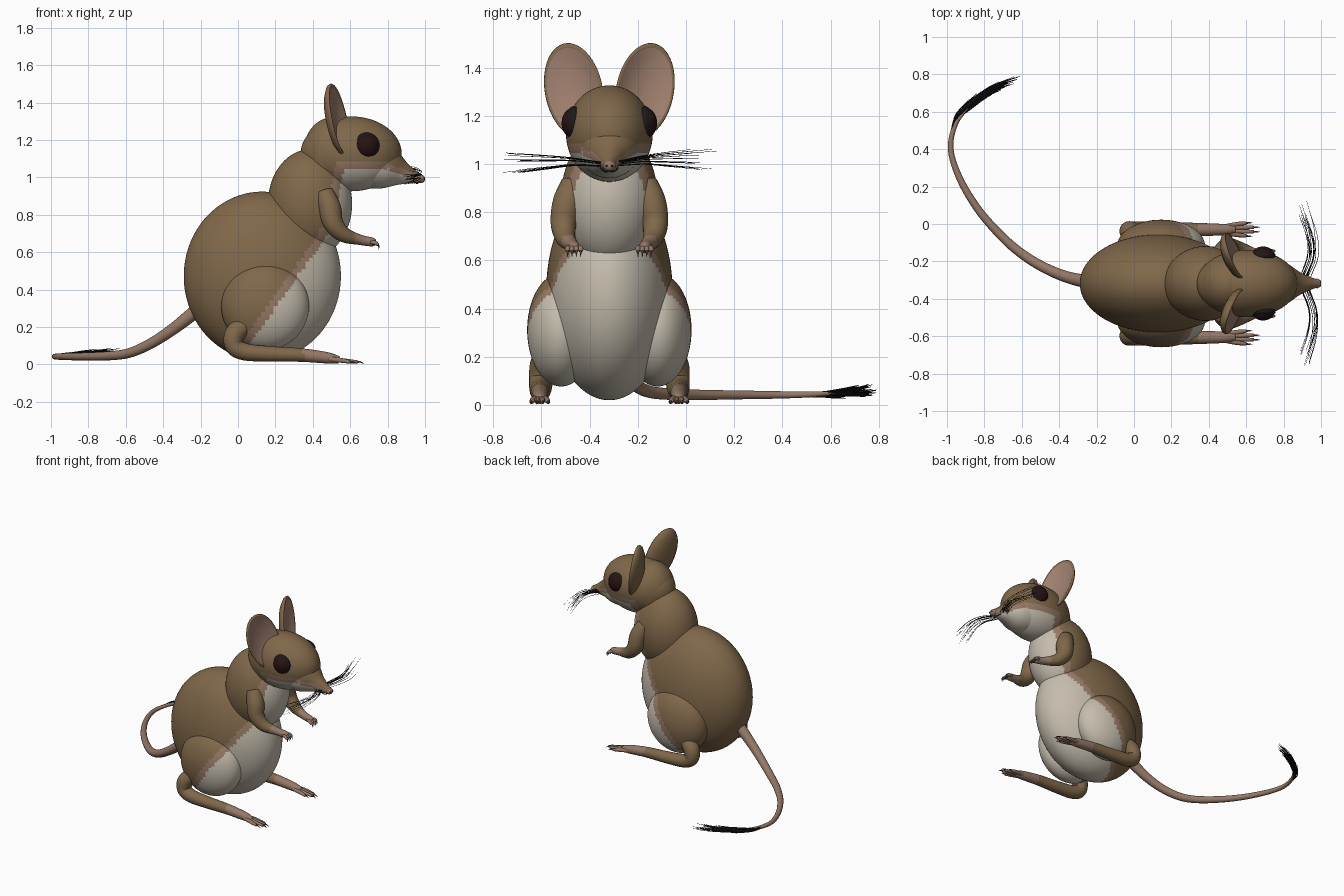
import bpy, bmesh, math, random
from mathutils import Vector, Quaternion

if "Cube" in bpy.data.objects:
    bpy.data.objects.remove(bpy.data.objects["Cube"])

random.seed(4)
Y0 = -0.318  # symmetry plane of the animal


def mat(name, r, g, b):
    m = bpy.data.materials.new(name)
    m.diffuse_color = (r, g, b, 1)
    m.use_nodes = True
    m.node_tree.nodes["Principled BSDF"].inputs["Base Color"].default_value = m.diffuse_color
    return m


BROWN = mat("brown fur", .215, .138, .068)
BUFF = mat("buff fur", .31, .195, .135)
CREAM = mat("cream fur", .56, .51, .42)
SKIN = mat("bare skin", .30, .19, .135)
EAR = mat("inner ear", .34, .21, .155)
EYE = mat("dark eye", .022, .006, .006)
HAIR = mat("black hair", .012, .010, .010)
CLAW = mat("claw", .12, .085, .065)
FUR = [BROWN, BUFF, CREAM]


def lerp(table, v):
    for (a, fa), (b, fb) in zip(table, table[1:]):
        if v <= b:
            return fa + (fb - fa) * (v - a) / (b - a)
    return table[-1][1]


def fur(c):
    """Brown back, buff stripe, cream underside."""
    dx = c.x - lerp([(-.1, -.14), (.107, .01), (.695, .43), (.9, .49), (1.07, .52), (2, .53)], c.z)
    dz = lerp([(-9, 1.08), (.8, 1.08), (1.0, .99)], c.x) - c.z
    if dx < 0 or dz < 0:
        return 0
    return 1 if dx < .05 or dz < .033 else 2


def finish(name, bm, mats, rule=None):
    bmesh.ops.recalc_face_normals(bm, faces=bm.faces)
    for f in bm.faces:
        f.smooth = True
        if rule:
            f.material_index = rule(f.calc_center_median())
    me = bpy.data.meshes.new(name)
    bm.to_mesh(me)
    bm.free()
    for m in mats:
        me.materials.append(m)
    ob = bpy.data.objects.new(name, me)
    bpy.context.collection.objects.link(ob)
    return ob


def ball(name, c, r, mats, rule=None, seg=64):
    bm = bmesh.new()
    bmesh.ops.create_uvsphere(bm, u_segments=seg, v_segments=seg * 3 // 4, radius=1)
    for v in bm.verts:
        v.co = Vector((c[0] + v.co.x * r[0], Y0 + c[1] + v.co.y * r[1], c[2] + v.co.z * r[2]))
    return finish(name, bm, mats, rule)


def smooth_path(pts, n):
    """Catmull-Rom through (x, y, z, radius) points."""
    P = [Vector(p) for p in pts]
    P = [2 * P[0] - P[1]] + P + [2 * P[-1] - P[-2]]
    out = []
    for a, b, c, d in zip(P, P[1:], P[2:], P[3:]):
        for i in range(n):
            t = i / n
            out.append(.5 * (2 * b + (c - a) * t + (2 * a - 5 * b + 4 * c - d) * t * t
                             + (3 * b - a - 3 * c + d) * t ** 3))
    return out + [P[-2]]


def tube(bm, pts, n=8, sides=20):
    path = smooth_path(pts, n)
    co = [p.xyz + Vector((0, Y0, 0)) for p in path]
    nrm, rings = Vector((.1, .2, 1)), []
    for i, p in enumerate(co):
        t = (co[min(i + 1, len(co) - 1)] - co[max(i - 1, 0)]).normalized()
        nrm = (nrm - t * nrm.dot(t)).normalized()
        rings.append([bm.verts.new(p + (Quaternion(t, 2 * math.pi * k / sides) @ nrm) * path[i].w)
                      for k in range(sides)])
    for a, b in zip(rings, rings[1:]):
        for k in range(sides):
            j = (k + 1) % sides
            bm.faces.new((a[k], a[j], b[j], b[k]))
    bm.faces.new(rings[0])
    bm.faces.new(rings[-1])


def tubes(name, paths, mats, rule=None, n=8, sides=20):
    bm = bmesh.new()
    for p in paths:
        tube(bm, p, n, sides)
    return finish(name, bm, mats, rule)


# Trunk and head
ball("body", (.13, 0, .472), (.42, .262, .452), FUR, fur, 96)
ball("chest", (.385, 0, .86), (.225, .2, .29), FUR, fur, 80)
ball("neck", (.50, 0, 1.125), (.152, .155, .195), FUR, fur)
ball("head", (.605, 0, 1.126), (.27, .18, .2), FUR, fur, 80)
tubes("muzzle", [[(.68, 0, 1.09, .15), (.80, 0, 1.05, .115), (.88, 0, 1.022, .064),
                  (.94, 0, 1.003, .036), (.985, 0, .992, .02)]], FUR, fur, 10, 40)
ball("nose", (.978, 0, .992), (.022, .026, .022), [SKIN], seg=20)
for s in (-1, 1):
    ball("nostril", (.995, s * .011, .992), (.006, .006, .005), [HAIR], seg=8)
tubes("mouth", [[(.935, s * .036, .985, .003), (.945, s * .028, .975, .003),
                 (.957, s * .014, .968, .003), (.965, 0, .972, .003)] for s in (-1, 1)], [HAIR], sides=6)


def ear(name, s):
    """Shallow dish lathed round the ear axis: pink inside, brown rim and back."""
    u = Vector((-.23, s * .22, .95)).normalized()
    n = Vector((.93, s * .33, .2))
    n = (n - u * n.dot(u)).normalized()
    w = u.cross(n)
    c = Vector((.53, Y0 + s * .145, 1.303))
    prof = [(.02, -.02), (.4, -.015), (.7, -.003), (.9, .012), (.97, .016), (1, .008),
            (.96, -.008), (.75, -.03), (.4, -.045), (.02, -.05)]
    bm, seg = bmesh.new(), 48
    rings = []
    for r, d in prof:
        rings.append([bm.verts.new(c + u * .205 * r * math.cos(a) + w * .125 * r * math.sin(a) + n * d)
                      for a in (2 * math.pi * k / seg for k in range(seg))])
    for i, (a, b) in enumerate(zip(rings, rings[1:])):
        for k in range(seg):
            j = (k + 1) % seg
            bm.faces.new((a[k], a[j], b[j], b[k])).material_index = 1 if i < 3 else 0
    bm.faces.new(rings[0]).material_index = 1
    bm.faces.new(rings[-1])
    finish(name, bm, [BROWN, EAR])


for s, side in ((-1, "right"), (1, "left")):
    ear(side + "_ear", s)
    ball(side + "_eye", (.69, s * .152, 1.17), (.06, .046, .062), [EYE], seg=32)
    ball(side + "_eyelid", (.688, s * .148, 1.17), (.068, .034, .07), [HAIR], seg=32)

    # Foreleg, fingers and claws
    tubes(side + "_foreleg", [[(.46, s * .15, .92, .05), (.49, s * .175, .84, .06), (.51, s * .19, .755, .054),
                               (.565, s * .182, .695, .042), (.65, s * .158, .667, .028),
                               (.715, s * .147, .655, .024), (.735, s * .146, .65, .016)]],
          [BROWN, SKIN], lambda c: 1 if c.x > .625 else 0)
    fing = [(o, .146 + o) for o in (-.027, -.009, .009, .027)]
    tubes(side + "_fingers", [[(.705, s * (.146 + o * .5), .655, .011), (.735, s * y, .65, .011),
                               (.748, s * y, .638, .008)] for o, y in fing], [SKIN], n=4, sides=10)
    tubes(side + "_finger_claws", [[(.746, s * y, .641, .006), (.753, s * y, .632, .004),
                                    (.752, s * y, .615, .001)] for o, y in fing], [CLAW], n=3, sides=8)

    # Haunch, long hind foot, toes and claws
    ball(side + "_haunch", (.145, s * .2, .312), (.235, .141, .235), FUR, fur)
    tubes(side + "_hind_foot", [[(.05, s * .25, .22, .05), (-.015, s * .275, .165, .055),
                                 (-.02, s * .283, .1, .05), (.04, s * .286, .067, .046),
                                 (.18, s * .288, .056, .041), (.34, s * .288, .05, .036),
                                 (.48, s * .288, .035, .03), (.54, s * .288, .024, .02)]],
          [BROWN, SKIN], lambda c: 1 if c.x > .35 else 0)
    toes = [(-.027, .60), (-.009, .64), (.01, .64), (.028, .60)]
    tubes(side + "_toes", [[(.48, s * (.288 + o * .5), .03, .014), (.55, s * (.288 + o), .022, .013),
                            (x, s * (.288 + o * 1.25), .013, .009)] for o, x in toes], [SKIN], n=5, sides=10)
    tubes(side + "_toe_claws", [[(x - .005, s * (.288 + o * 1.25), .014, .006),
                                 (x + .015, s * (.288 + o * 1.3), .013, .004),
                                 (x + .033, s * (.288 + o * 1.3), .004, .001)] for o, x in toes],
          [CLAW], n=3, sides=8)

    # Whiskers sweep out, then bend back
    hairs = []
    for i in range(14):
        k, z, L = random.uniform(-1, 1), random.uniform(-1, 1), random.uniform(.75, 1)
        x = .915 + k * .03
        hairs.append([(x, s * .035, 1.0 + z * .012, .0018), (x + .04, s * .17 * L, 1.012 + z * .022, .0016),
                      (x + .035, s * .30 * L, 1.012 + z * .038, .0013),
                      (x - .005, s * .45 * L, 1.01 + z * .055, .0008)])
    tubes(side + "_whiskers", hairs, [HAIR], n=5, sides=4)

# Tail curling round to the left
O = -Y0
tubes("tail", [[(-.14, 0, .36, .04), (-.25, .01, .265, .036), (-.36, .035, .18, .031), (-.47, .08, .11, .028),
                (-.58, .145, .062, .026), (-.69, .235, .046, .024), (-.825, .385, .042, .021),
                (-.93, .24 + O, .042, .018), (-.98, .4 + O, .042, .015),
                (-.955, .53 + O, .045, .012), (-.89, .62 + O, .05, .007)]], [SKIN])

# Dark tuft at the tail tip
core = smooth_path([(-.982, .45, .042, 0), (-.95, .56, .046, 0), (-.88, .635, .05, 0),
                    (-.8, .695, .055, 0), (-.7, .745, .06, 0), (-.6, .777, .066, 0)], 4)
hairs = []
for i in range(110):
    a = random.randint(1, 10)
    b = min(a + random.randint(6, 11), len(core) - 1)
    ang, rad = random.uniform(0, 2 * math.pi), random.uniform(.4, 1)
    ids = [round(a + (b - a) * t / 3) for t in range(4)]
    pts = []
    for j, q in enumerate(ids):
        p, sp = core[q], rad * (.009 + .006 * j)
        pts.append((p.x + sp * .7 * math.cos(ang), p.y + O - sp * .7 * math.cos(ang),
                    p.z + sp * math.sin(ang), (.003, .003, .0025, .001)[j]))
    hairs.append(pts)
tubes("tail_tuft", hairs, [HAIR], n=3, sides=4)
